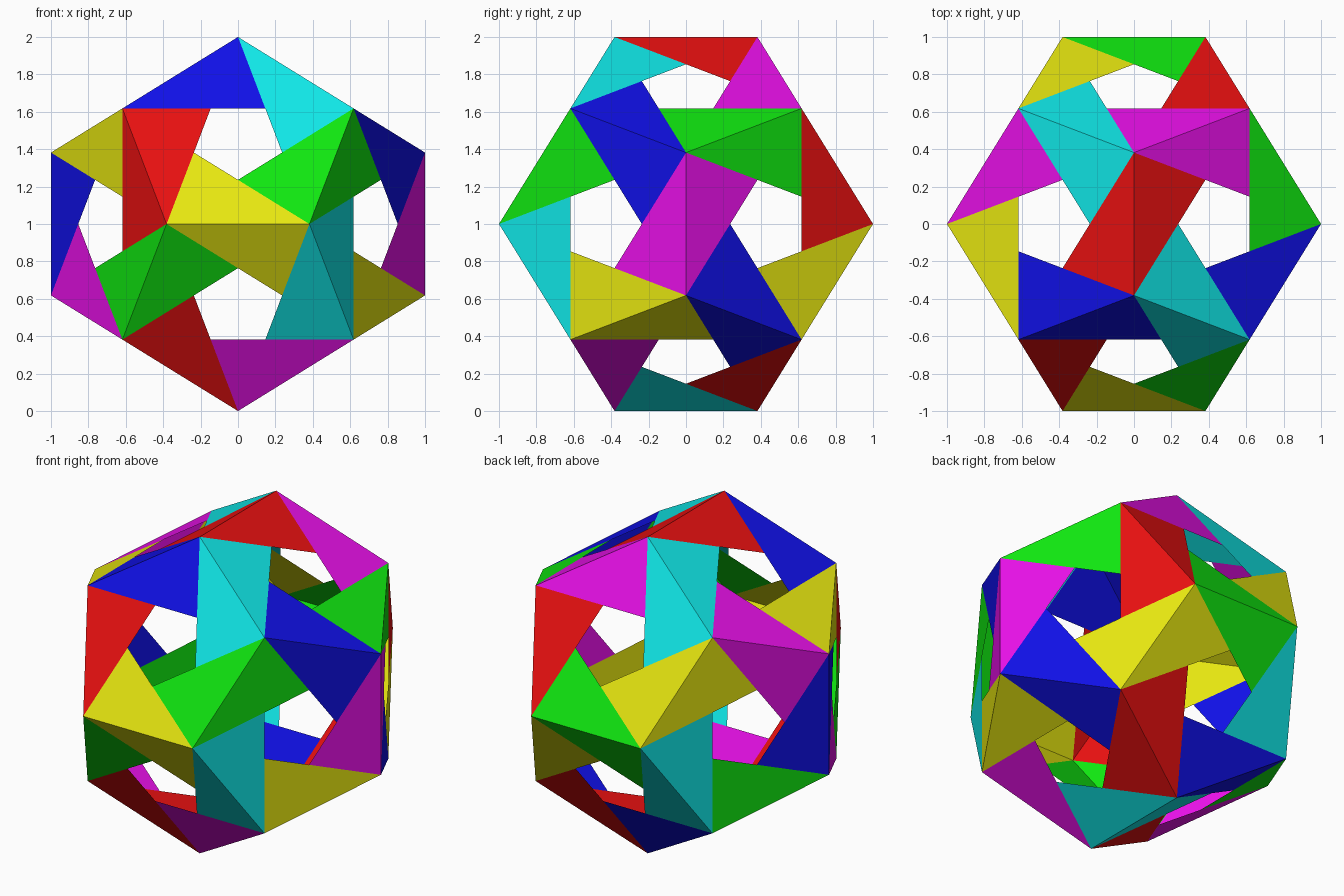
import bpy
import math
from mathutils import Vector

if "Cube" in bpy.data.objects:
    bpy.data.objects.remove(bpy.data.objects["Cube"])

PHI = (1 + math.sqrt(5)) / 2
A, B = 1 / PHI ** 2, 1 / PHI      # dodecahedron coordinates for half height 1


def srgb(c):
    c /= 255
    return c / 12.92 if c <= 0.04045 else ((c + 0.055) / 1.055) ** 2.4


def material(name, rgb):
    m = bpy.data.materials.new(name)
    m.diffuse_color = (*[srgb(c) for c in rgb], 1)
    m.use_nodes = True
    m.node_tree.nodes["Principled BSDF"].inputs["Base Color"].default_value = m.diffuse_color
    return m


# Dodecahedron corners
corners = [Vector((x, y, z)) for x in (-B, B) for y in (-B, B) for z in (-B, B)]
for s in (-1, 1):
    for t in (-A, A):
        corners += [Vector((t, s, 0)), Vector((s, 0, t)), Vector((0, t, s))]

# Six paper colours, each tied to the face axis on which it does not appear
H, L = 238, 17
papers = [
    ("yellow", (H, H, L), (1, 0, PHI)),
    ("green", (L, H, L), (1, 0, -PHI)),
    ("red", (H, L, L), (PHI, -1, 0)),
    ("cyan", (L, H, H), (-PHI, -1, 0)),
    ("blue", (L, L, H), (0, PHI, 1)),
    ("magenta", (H, L, H), (0, -PHI, 1)),
]
papers = [(n, material(n, c), Vector(a).normalized()) for n, c, a in papers]


def paper_for(p, q):
    """Colour whose equator holds this edge, rising to the right-hand side."""
    mid = p + q
    for name, mat, axis in papers:
        if abs(mid.dot(axis)) < 1e-4:
            rise = (q - p) if q.dot(axis) > p.dot(axis) else (p - q)
            if rise.dot(axis.cross(mid)) > 1e-4:
                return name, mat


# Every pentagon face is a whirl of five triangles around a pentagon hole
units = {}
for _, _, axis in papers:
    for n in (axis, -axis):
        top = max(c.dot(n) for c in corners)
        ring = [i for i, c in enumerate(corners) if c.dot(n) > top - 1e-4]
        u = n.orthogonal().normalized()
        w = n.cross(u)
        ring.sort(key=lambda i: math.atan2(corners[i].dot(w), corners[i].dot(u)))
        for k in range(5):
            i, j, prev = ring[k], ring[(k + 1) % 5], ring[k - 1]
            tip = corners[j].lerp(corners[prev], 1 / PHI)
            units.setdefault(frozenset((i, j)), []).append((i, j, tip))

# One folded strip per edge: two triangles sharing the crease
for flaps in units.values():
    i, j, tip1 = flaps[0]
    tip2 = flaps[1][2]
    p, q = corners[i], corners[j]
    name, mat = paper_for(p, q)
    lift = Vector((0, 0, 1))
    me = bpy.data.meshes.new(name + "_folded_strip")
    me.from_pydata([v + lift for v in (p, q, tip1, tip2)], [], [(0, 1, 2), (1, 0, 3)])
    me.materials.append(mat)
    ob = bpy.data.objects.new(name + "_folded_strip", me)
    bpy.context.collection.objects.link(ob)
